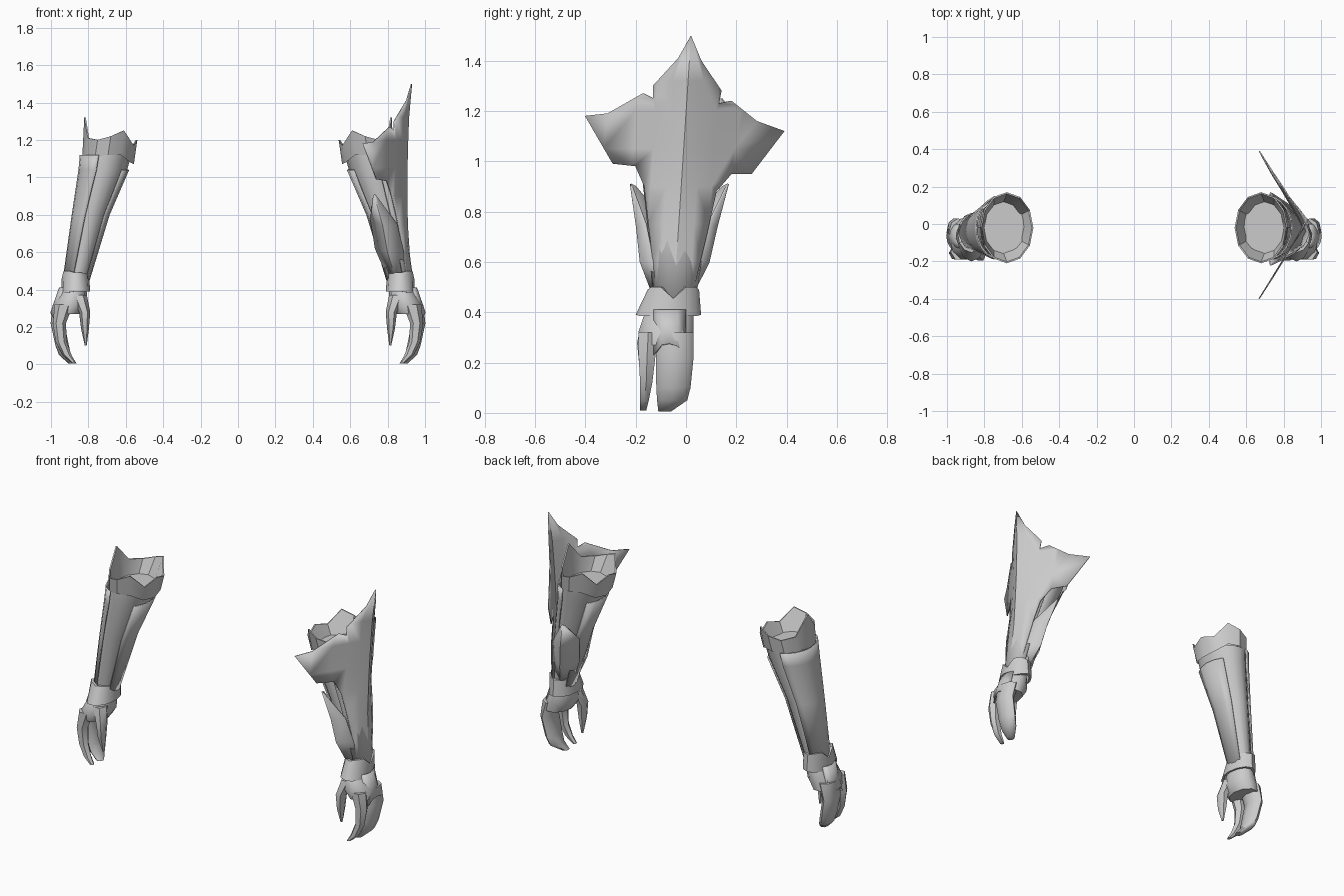
import bpy, bmesh
from math import cos, sin, pi, radians, sqrt
from mathutils import Vector

cube = bpy.data.objects.get("Cube")
if cube:
    bpy.data.objects.remove(cube, do_unlink=True)

metal = bpy.data.materials.new("plain grey")
metal.use_nodes = True
GREY = (0.6, 0.6, 0.6, 1)
metal.diffuse_color = GREY
metal.node_tree.nodes["Principled BSDF"].inputs["Base Color"].default_value = GREY


def finish(name, bm, side, thick=0, angle=40):
    """Turn a bmesh built on the left side into an object on either side."""
    for v in bm.verts:
        v.co.x *= side
    bmesh.ops.remove_doubles(bm, verts=bm.verts, dist=0.0005)
    bmesh.ops.recalc_face_normals(bm, faces=bm.faces)
    me = bpy.data.meshes.new(name)
    bm.to_mesh(me)
    bm.free()
    me.materials.append(metal)
    ob = bpy.data.objects.new(("left_" if side > 0 else "right_") + name, me)
    bpy.context.collection.objects.link(ob)
    if thick:
        mod = ob.modifiers.new("thickness", 'SOLIDIFY')
        mod.thickness = thick
        mod.offset = 0
    bpy.ops.object.select_all(action='DESELECT')
    ob.select_set(True)
    bpy.context.view_layer.objects.active = ob
    bpy.ops.object.shade_smooth_by_angle(angle=radians(angle))
    return ob


def skin(name, rows, side, closed=True, caps=(False, False), thick=0, angle=40):
    """Join rows of points with quads, optionally closing the rows and ends."""
    bm = bmesh.new()
    vs = [[bm.verts.new(p) for p in row] for row in rows]
    n = len(rows[0])
    for a, b in zip(vs, vs[1:]):
        for i in range(n if closed else n - 1):
            j = (i + 1) % n
            bm.faces.new((a[i], a[j], b[j], b[i]))
    for cap, row in zip(caps, (vs[0], vs[-1])):
        if cap:
            bm.faces.new(row)
    return finish(name, bm, side, thick, angle)


def ring(z, cx, rx, cy, ry, n=12, a0=0, a1=2 * pi, grow=0, heights=None):
    """Elliptical row of points; a partial arc includes both ends."""
    full = a1 - a0 > 6.2
    pts = []
    for i in range(n):
        a = a0 + (a1 - a0) * i / (n if full else n - 1)
        h = heights[min(i, n - i)] if heights else z
        pts.append((cx + (rx + grow) * cos(a), cy + (ry + grow) * sin(a), h))
    return pts


def lerp_table(table, z):
    """Linear interpolation in a table sorted by its first value."""
    for (za, a), (zb, b) in zip(table, table[1:]):
        if z <= zb:
            return a + (b - a) * (z - za) / (zb - za)
    return table[-1][1]


# z, centre x, radius x, centre y, radius y
FOREARM = [(.44, .865, .058, -.045, .072), (.8, .785, .088, -.035, .115),
           (1.04, .715, .122, -.025, .155), (1.12, .70, .13, -.02, .163)]
PALM = [(.44, .87, .055, -.06, .08), (.38, .88, .072, -.07, .105),
        (.32, .895, .09, -.08, .115), (.27, .915, .075, -.075, .105)]
FINGERS = [(.32, .94, .05, -.045, .075), (.22, .965, .037, -.045, .075),
           (.1, .94, .036, -.05, .068), (.05, .925, .032, -.055, .06),
           (.005, .885, .022, -.085, .025)]
INDEX = [(.32, .93, .05, -.15, .045), (.22, .955, .035, -.155, .038),
         (.12, .945, .03, -.158, .028), (.05, .915, .025, -.165, .02),
         (.01, .88, .012, -.17, .014)]
THUMB = [(.37, .85, .042, -.13, .05), (.28, .82, .03, -.16, .04),
         (.19, .818, .021, -.16, .03), (.1, .814, .005, -.15, .008)]
SPIKES = [1.32, 1.21, 1.2, 1.22, 1.25, 1.17, 1.2]
HEM = [1.1, 1.1, 1.11, 1.12, 1.12, 1.08, 1.07]


def build_arm(s):
    # Forearm cone
    skin("forearm", [ring(*r, n=16) for r in FOREARM], s, caps=(True, True))
    # Outer guard running along the forearm
    skin("outer_guard", [ring(*r, n=9, a0=-1.25, a1=1.25, grow=.012)
                         for r in FOREARM], s, closed=False, thick=.008)
    # Narrow plate on the inner side
    skin("inner_guard", [ring(*r, n=5, a0=pi - .75, a1=pi + .75, grow=.008)
                         for r in FOREARM[:3]], s, closed=False, thick=.006)
    # Pointed elbow cuff with its lining
    skin("elbow_cuff", [
        ring(0, .695, .138, -.02, .17, heights=HEM),
        ring(0, .68, .142, -.02, .19, heights=SPIKES),
        ring(0, .68, .134, -.02, .182, heights=SPIKES),
        ring(1.1, .70, .1, -.02, .13)], s, caps=(False, True), angle=35)
    # Wrist band with a notch on the outer side
    top = [.455, .5, .5, .49, .49, .485, .48]
    low = [.385, .385, .385, .39, .39, .39, .39]
    skin("wrist_band", [
        ring(0, .868, .066, -.07, .112, heights=low),
        ring(0, .868, .078, -.07, .13, heights=low),
        ring(0, .87, .073, -.05, .102, heights=top),
        ring(0, .87, .06, -.05, .085, heights=top),
        ring(0, .868, .066, -.07, .112, heights=low)], s)
    # Hand
    for name, rows, n in (("palm", PALM, 10), ("fingers", FINGERS, 8),
                          ("index_finger", INDEX, 6), ("thumb", THUMB, 6)):
        skin(name, [ring(*r, n=n) for r in rows], s, caps=(True, True), angle=50)
    # Jagged plate on the back of the hand
    edge = [.23, .27, .275, .265, .23]
    rows = []
    for t in (0, .5, 1):
        row = []
        for i, z1 in enumerate(edge):
            u = i / 2 - 1
            row.append((.953 + .047 * t - .022 * u * u,
                        -.065 + .062 * u, .41 + (z1 - .41) * t))
        rows.append(row)
    skin("hand_plate", rows, s, closed=False, thick=.008)


for side in (1, -1):
    build_arm(side)

# Side petals of the shielded arm
PETAL = [((.80, -.07, .47), (.84, -.13, .47), (.89, -.1, .47)),
         ((.735, -.08, .62), (.80, -.18, .6), (.885, -.13, .6)),
         ((.71, -.10, .78), (.775, -.195, .74), (.85, -.16, .75)),
         ((.725, -.2, .9), (.73, -.22, .91), (.74, -.215, .9))]
skin("front_petal", PETAL, 1, closed=False, thick=.008, angle=30)
skin("back_petal", [[(x, -.09 - y + (z - .6) * .12, z) for x, y, z in row]
                    for row in PETAL], 1, closed=False, thick=.008, angle=30)

# Winged shield: flat outline, cut into strips, then bent about its ridge
OUTLINE = [(-.045, .45), (.025, .47), (.08, .7), (.12, .88), (.18, .95),
           (.26, .95), (.39, 1.12), (.28, 1.16), (.18, 1.24), (.13, 1.23),
           (.14, 1.28), (.06, 1.4), (.02, 1.5), (-.03, 1.41), (-.13, 1.3),
           (-.13, 1.25), (-.17, 1.27), (-.31, 1.19), (-.40, 1.18),
           (-.29, .99), (-.2, .98), (-.165, .9), (-.145, .72), (-.115, .47)]
RIDGE = [(.45, .925), (.75, .905), (1.0, .902), (1.3, .91), (1.5, .928)]
bm = bmesh.new()
bm.faces.new([bm.verts.new((0, y, z)) for y, z in OUTLINE])
ridge_normal = Vector((0, 1, -.065))
cuts = [(Vector((0, -.045 + d, .5)), ridge_normal)
        for d in (-.2, -.12, -.06, 0, .06, .12, .2)]
cuts += [(Vector((0, 0, z)), Vector((0, 0, 1))) for z in (.6, .75, .9, 1.05, 1.2, 1.32)]
for co, no in cuts:
    bmesh.ops.bisect_plane(bm, geom=bm.verts[:] + bm.edges[:] + bm.faces[:],
                           plane_co=co, plane_no=no)
for v in bm.verts:
    d = v.co.y + .045 - .065 * (v.co.z - .5)
    soft = .05 if v.co.z < .85 else .015
    v.co.x = lerp_table(RIDGE, v.co.z) - .62 * (sqrt(d * d + soft * soft) - soft)
finish("winged_shield", bm, 1, thick=.006, angle=30)
